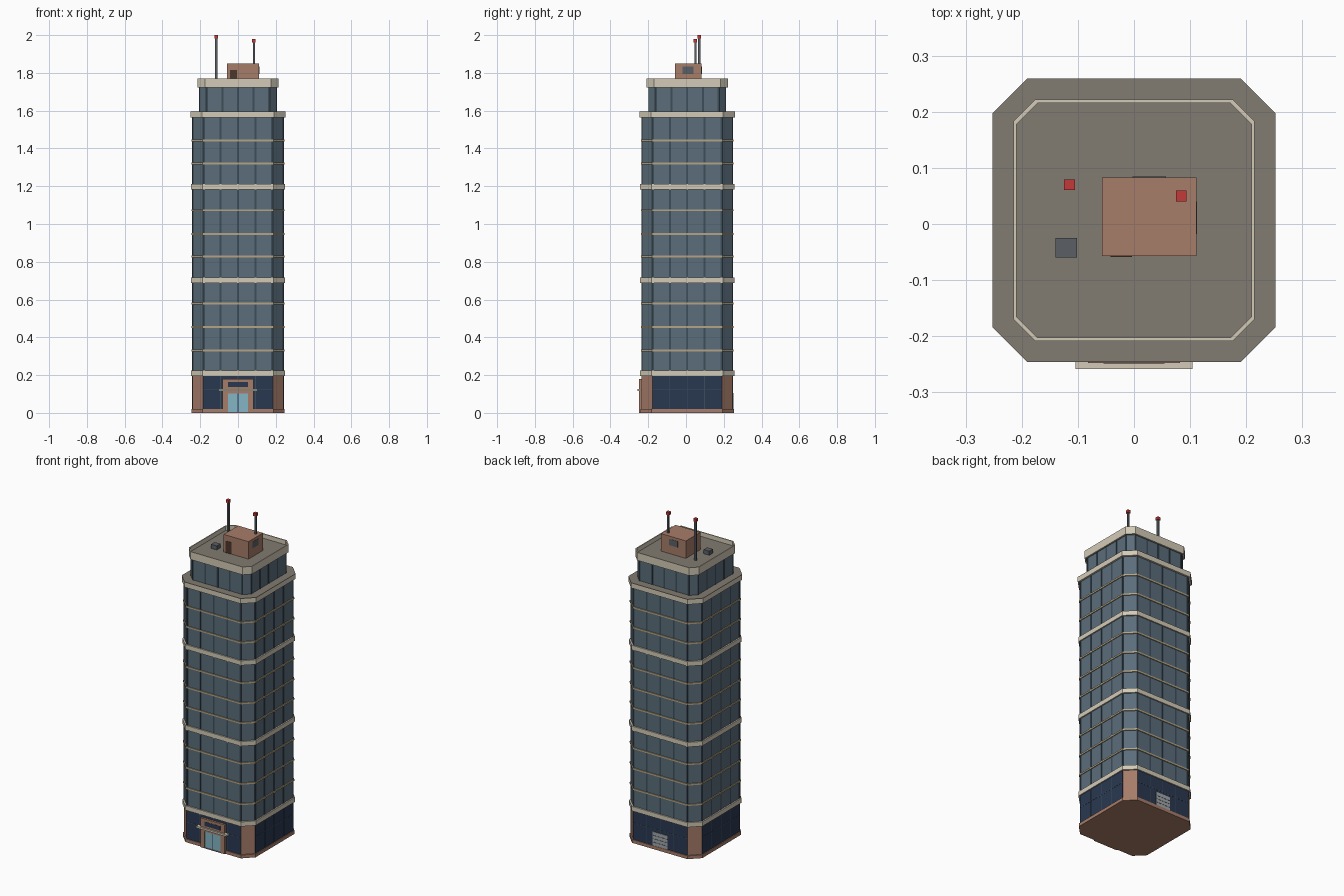
import bpy, bmesh, math
from mathutils import Matrix, Vector

if "Cube" in bpy.data.objects:
    bpy.data.objects.remove(bpy.data.objects["Cube"])

CY = 0.0065  # tower axis in y (the canopy sticks out in front)


def material(name, hexcol):
    rgb = [int(hexcol[i:i + 2], 16) / 255 for i in (0, 2, 4)]
    m = bpy.data.materials.new(name)
    m.diffuse_color = [c ** 2.2 for c in rgb] + [1]
    m.use_nodes = True
    m.node_tree.nodes["Principled BSDF"].inputs["Base Color"].default_value = m.diffuse_color
    return m


GLASS = material("tower_glass", "5b6d79")
MULL = material("mullion_grey", "3f4e5a")
CREAM = material("cream_stone", "d3cab6")
TAN = material("tan_trim", "b3a384")
BRICK = material("brown_brick", "a67c69")
NAVY = material("lobby_glass", "2d3b52")
DOOR = material("door_glass", "84b4c4")
ROOF = material("roof_taupe", "807a70")
DARK = material("dark_brown", "4d3a30")
STEEL = material("steel_grey", "5b6066")
SHUTTER = material("shutter_grey", "a0a5a8")
RED = material("beacon_red", "c23c3c")


def finish(bm, name, mat):
    bmesh.ops.recalc_face_normals(bm, faces=bm.faces[:])
    me = bpy.data.meshes.new(name)
    bm.to_mesh(me)
    bm.free()
    me.materials.append(mat)
    ob = bpy.data.objects.new(name, me)
    bpy.context.collection.objects.link(ob)
    return ob


def octagon(h, c):
    d = h - c
    return [(d, -h), (h, -d), (h, d), (d, h), (-d, h), (-h, d), (-h, -d), (-d, -h)]


def prism(name, h, c, z0, z1, mat):
    """Square slab with chamfered corners."""
    bm = bmesh.new()
    f = bm.faces.new([bm.verts.new((x, y + CY, z0)) for x, y in octagon(h, c)])
    r = bmesh.ops.extrude_face_region(bm, geom=[f], use_keep_orig=True)
    vs = [v for v in r["geom"] if isinstance(v, bmesh.types.BMVert)]
    bmesh.ops.translate(bm, verts=vs, vec=(0, 0, z1 - z0))
    return finish(bm, name, mat)


def ring(name, h0, c0, h1, c1, z0, z1, mat):
    """Hollow chamfered-square frame."""
    bm = bmesh.new()
    loops = [[bm.verts.new((x, y + CY, z)) for x, y in octagon(h, c)]
             for h, c, z in ((h0, c0, z0), (h0, c0, z1), (h1, c1, z1), (h1, c1, z0))]
    for a, b in zip(loops, loops[1:] + loops[:1]):
        for i in range(8):
            j = (i + 1) % 8
            bm.faces.new((a[i], a[j], b[j], b[i]))
    return finish(bm, name, mat)


def add_box(bm, lo, hi, turn=None):
    lo, hi = Vector(lo), Vector(hi)
    m = Matrix.Translation((lo + hi) / 2) @ Matrix.Diagonal((*(hi - lo), 1))
    if turn is not None:
        m = Matrix.Translation((0, CY, 0)) @ Matrix.Rotation(turn, 4, 'Z') @ m
    bmesh.ops.create_cube(bm, size=1, matrix=m)


def box(name, lo, hi, mat):
    bm = bmesh.new()
    add_box(bm, lo, hi)
    return finish(bm, name, mat)


def on_four_sides(name, spans, h, depth, mat):
    """Boxes (x0, x1, z0, z1) laid on each of the four facades at distance h."""
    bm = bmesh.new()
    for k in range(4):
        for x0, x1, z0, z1 in spans:
            add_box(bm, (x0, -h - depth, z0), (x1, -h + 0.003, z1), k * math.pi / 2)
    return finish(bm, name, mat)


# Ground floor: plinth, brick corners, dark glazing
prism("plinth", 0.247, 0.059, 0, 0.02, BRICK)
prism("ground_floor_brick", 0.241, 0.057, 0.02, 0.2, BRICK)
on_four_sides("lobby_glazing", [(-0.184, 0.184, 0.02, 0.197)], 0.241, 0.001, NAVY)
posts = [(x - 0.002, x + 0.002, 0.02, 0.197) for x in (-0.092, 0, 0.092)]
on_four_sides("lobby_bars", posts + [(-0.184, 0.184, 0.12, 0.124)], 0.241, 0.002, MULL)

# Main shaft with vertical mullions
prism("tower_shaft", 0.241, 0.057, 0.2, 1.57, GLASS)
on_four_sides("shaft_mullions",
              [(x - 0.005, x + 0.005, 0.21, 1.57) for x in (-0.181, -0.092, 0, 0.092, 0.181)],
              0.241, 0.002, MULL)

# Floor bands
for i, z in enumerate((0.21, 0.702, 1.197)):
    prism(f"stone_band_{i}", 0.249, 0.06, z - 0.014, z + 0.014, CREAM)
for i, z in enumerate((0.33, 0.455, 0.58, 0.827, 0.948, 1.073, 1.32, 1.443)):
    prism(f"floor_trim_{i}", 0.246, 0.059, z - 0.005, z + 0.005, TAN)

# Setback ledge and crown storey
prism("setback_ledge", 0.2525, 0.062, 1.563, 1.592, CREAM)
prism("setback_roof", 0.2525, 0.062, 1.592, 1.595, ROOF)
prism("crown_storey", 0.204, 0.034, 1.595, 1.73, GLASS)
on_four_sides("crown_mullions",
              [(x - 0.005, x + 0.005, 1.595, 1.725) for x in (-0.165, -0.083, 0, 0.083, 0.165)],
              0.204, 0.002, MULL)
ring("crown_parapet", 0.215, 0.039, 0.209, 0.037, 1.722, 1.77, CREAM)
prism("main_roof", 0.2095, 0.037, 1.722, 1.743, ROOF)

# Rooftop plant room with door and vents
box("plant_room", (-0.057, -0.057, 1.74), (0.111, 0.083, 1.85), BRICK)
box("plant_room_door", (-0.042, -0.059, 1.743), (-0.004, -0.05, 1.815), DARK)
box("plant_vent_right", (0.1, -0.018, 1.795), (0.1125, 0.04, 1.833), STEEL)
box("plant_vent_back", (-0.003, 0.075, 1.795), (0.057, 0.0845, 1.833), STEEL)
box("air_unit", (-0.14, -0.06, 1.74), (-0.102, -0.025, 1.768), STEEL)

# Antennas with red beacons
for n, x, y, z0, z1, r in (("tall", -0.115, 0.07, 1.74, 2.0, 0.006),
                           ("short", 0.084, 0.05, 1.845, 1.98, 0.005)):
    box(f"{n}_antenna", (x - r, y - r, z0), (x + r, y + r, z1 - 0.015), STEEL)
    box(f"{n}_beacon", (x - 0.0095, y - 0.0095, z1 - 0.018), (x + 0.0095, y + 0.0095, z1), RED)

# Entrance: brick portal, double doors, transom window, canopy
for s, n in ((-1, "left"), (1, "right")):
    a, b = sorted((s * 0.054, s * 0.082))
    box(f"portal_{n}_pier", (a, -0.248, 0), (b, -0.23, 0.18), BRICK)
    a, b = sorted((s * 0.002, s * 0.054))
    box(f"{n}_door", (a, -0.244, 0.004), (b, -0.23, 0.103), DOOR)
box("door_gap", (-0.002, -0.243, 0.004), (0.002, -0.23, 0.103), NAVY)
box("portal_lintel", (-0.054, -0.248, 0.103), (0.054, -0.23, 0.18), BRICK)
box("transom_window", (-0.054, -0.249, 0.138), (0.054, -0.24, 0.164), NAVY)
box("door_step", (-0.054, -0.248, 0), (0.054, -0.23, 0.004), BRICK)
box("entrance_canopy", (-0.104, -0.258, 0.116), (0.104, -0.23, 0.127), CREAM)

# Rear service shutter with slats
yb = CY + 0.241
box("service_shutter", (-0.05, yb - 0.01, 0.02), (0.05, yb + 0.004, 0.105), SHUTTER)
for i in range(3):
    z = 0.041 + i * 0.021
    box(f"shutter_groove_{i}", (-0.05, yb, z - 0.0015), (0.05, yb + 0.005, z + 0.0015), STEEL)
